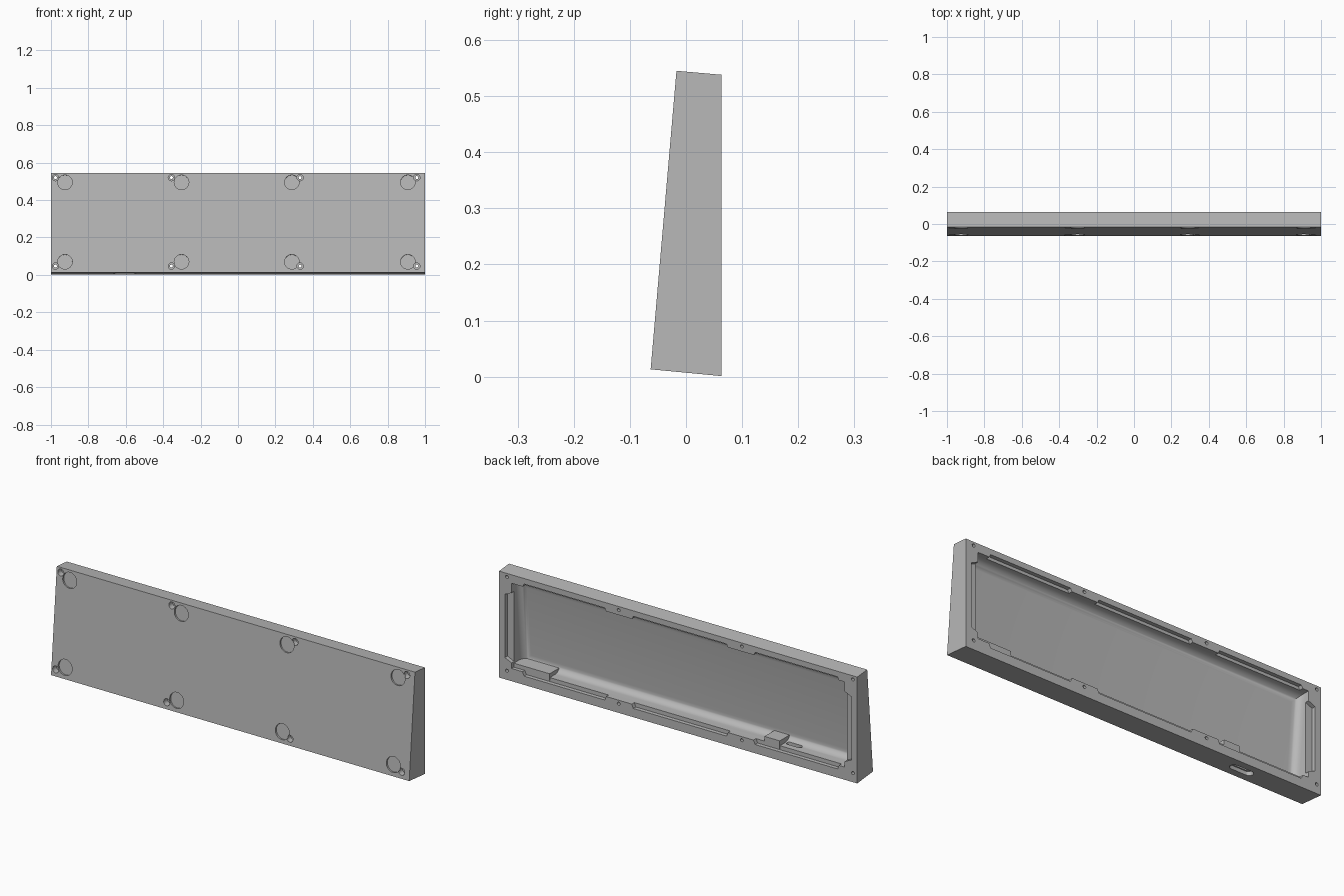
import bpy, bmesh, math
from mathutils import Vector

if "Cube" in bpy.data.objects:
    bpy.data.objects.remove(bpy.data.objects["Cube"], do_unlink=True)

grey = bpy.data.materials.new("plain_grey")
grey.use_nodes = True
colour = (0.48, 0.48, 0.48, 1)
grey.diffuse_color = colour
grey.node_tree.nodes["Principled BSDF"].inputs["Base Color"].default_value = colour

BACK = 0.063


def front_y(z):
    """Depth of the leaning front face at height z."""
    return -0.063 + 0.046 * (z - 0.013) / 0.532


def finish(name, bm):
    bmesh.ops.recalc_face_normals(bm, faces=bm.faces)
    mesh = bpy.data.meshes.new(name)
    bm.to_mesh(mesh)
    bm.free()
    mesh.materials.append(grey)
    obj = bpy.data.objects.new(name, mesh)
    bpy.context.collection.objects.link(obj)
    return obj


def loft(name, ring_a, ring_b, round_end=0):
    """Solid between two matching rings, optionally rounded around ring_b."""
    bm = bmesh.new()
    a = [bm.verts.new(p) for p in ring_a]
    b = [bm.verts.new(p) for p in ring_b]
    bm.faces.new(a)
    end = bm.faces.new(b)
    n = len(a)
    for i in range(n):
        j = (i + 1) % n
        bm.faces.new((a[i], a[j], b[j], b[i]))
    bmesh.ops.recalc_face_normals(bm, faces=bm.faces)
    if round_end:
        bmesh.ops.bevel(bm, geom=list(end.edges), offset=round_end, segments=8,
                        profile=0.5, affect='EDGES')
    return finish(name, bm)


def prism_y(name, outline, y0, y1):
    return loft(name, [(x, y0, z) for x, z in outline], [(x, y1, z) for x, z in outline])


def rect(x0, x1, z0, z1):
    return [(x0, z0), (x1, z0), (x1, z1), (x0, z1)]


def cylinder(name, start, end, radius, sides=32):
    start, end = Vector(start), Vector(end)
    axis = end - start
    bm = bmesh.new()
    bmesh.ops.create_cone(bm, cap_ends=True, segments=sides, radius1=radius,
                          radius2=radius, depth=axis.length)
    bm.transform(axis.to_track_quat('Z', 'Y').to_matrix().to_4x4())
    bmesh.ops.translate(bm, verts=bm.verts, vec=(start + end) / 2)
    return finish(name, bm)


def cut(body, cutter):
    mod = body.modifiers.new("cut", 'BOOLEAN')
    mod.operation = 'DIFFERENCE'
    mod.solver = 'EXACT'
    mod.object = cutter
    bpy.context.view_layer.update()
    graph = bpy.context.evaluated_depsgraph_get()
    mesh = bpy.data.meshes.new_from_object(body.evaluated_get(graph))
    body.modifiers.clear()
    body.data = mesh
    bpy.data.objects.remove(cutter, do_unlink=True)


# Wedge-shaped outer shell
profile = [(-0.063, 0.013), (BACK, 0.001), (BACK, 0.538), (-0.017, 0.545)]
case = loft("case_shell", [(-1, y, z) for y, z in profile], [(1, y, z) for y, z in profile])

# Main cavity, open at the back, with a rounded floor parallel to the front
opening = rect(-0.93, 0.93, 0.065, 0.495)
cut(case, loft("cavity_cutter", [(x, 0.09, z) for x, z in opening],
               [(x, front_y(z) + 0.02, z) for x, z in opening], round_end=0.04))

# Shallow rim recesses with slanted ends between the screw tabs
STEP = 0.043
for x0, x1 in ((0.41, 0.86), (-0.27, 0.25), (-0.89, -0.43)):
    for inner, outer in ((0.47, 0.51), (0.09, 0.045)):
        s = 0.02
        cut(case, prism_y("recess_cutter", [(x0 - s, inner), (x1 + s, inner),
                                            (x1, outer), (x0, outer)], STEP, 0.09))
for side in (-1, 1):
    cut(case, prism_y("recess_cutter", [(side * 0.9, 0.08), (side * 0.967, 0.11),
                                        (side * 0.967, 0.43), (side * 0.9, 0.46)], STEP, 0.09))

# Screw holes with counterbores on the front
for x in (-0.976, -0.356, 0.332, 0.956):
    for z in (0.047, 0.52):
        cut(case, cylinder("screw_cutter", (x, -0.1, z), (x, 0.1, z), 0.008, 20))
        cut(case, cylinder("counterbore_cutter", (x, -0.1, z), (x, front_y(z) + 0.03, z), 0.017))

# Round foot recesses, square to the leaning front
normal = Vector((0, -0.532, 0.046)).normalized()
for x in (-0.925, -0.302, 0.288, 0.908):
    for z in (0.07, 0.495):
        p = Vector((x, front_y(z), z))
        cut(case, cylinder("foot_cutter", p - normal * 0.009, p + normal * 0.03, 0.039, 48))

# Port in the lower wall: tapered surround and a slot into the cavity
PORT_X = -0.605


def port_ring(w, d, z, sides=32):
    ring = []
    for i in range(sides):
        t = 2 * math.pi * (i + 0.5) / sides
        c, s = math.cos(t), math.sin(t)
        ring.append((PORT_X + math.copysign(w - d, c) + d * c, d * s, z))
    return ring


cut(case, loft("surround_cutter", port_ring(0.068, 0.026, -0.01), port_ring(0.056, 0.018, 0.025)))
cut(case, loft("slot_cutter", port_ring(0.042, 0.011, -0.01), port_ring(0.042, 0.011, 0.12)))


# Pads standing on the lower inside wall
def pad(name, x0, x1, top, back):
    foot = rect(x0, x1, 0.05, top)
    return loft(name, [(x, back, z) for x, z in foot],
                [(x, front_y(z) + 0.015, z) for x, z in foot])


pad("corner_pad", 0.73, 0.935, 0.085, 0.045)
pad("port_pad", -0.555, -0.47, 0.09, 0.045)

# Crisp edges with smooth curved surfaces
bpy.ops.object.select_all(action='DESELECT')
case.select_set(True)
bpy.context.view_layer.objects.active = case
bpy.ops.object.shade_smooth_by_angle(angle=math.radians(30))
